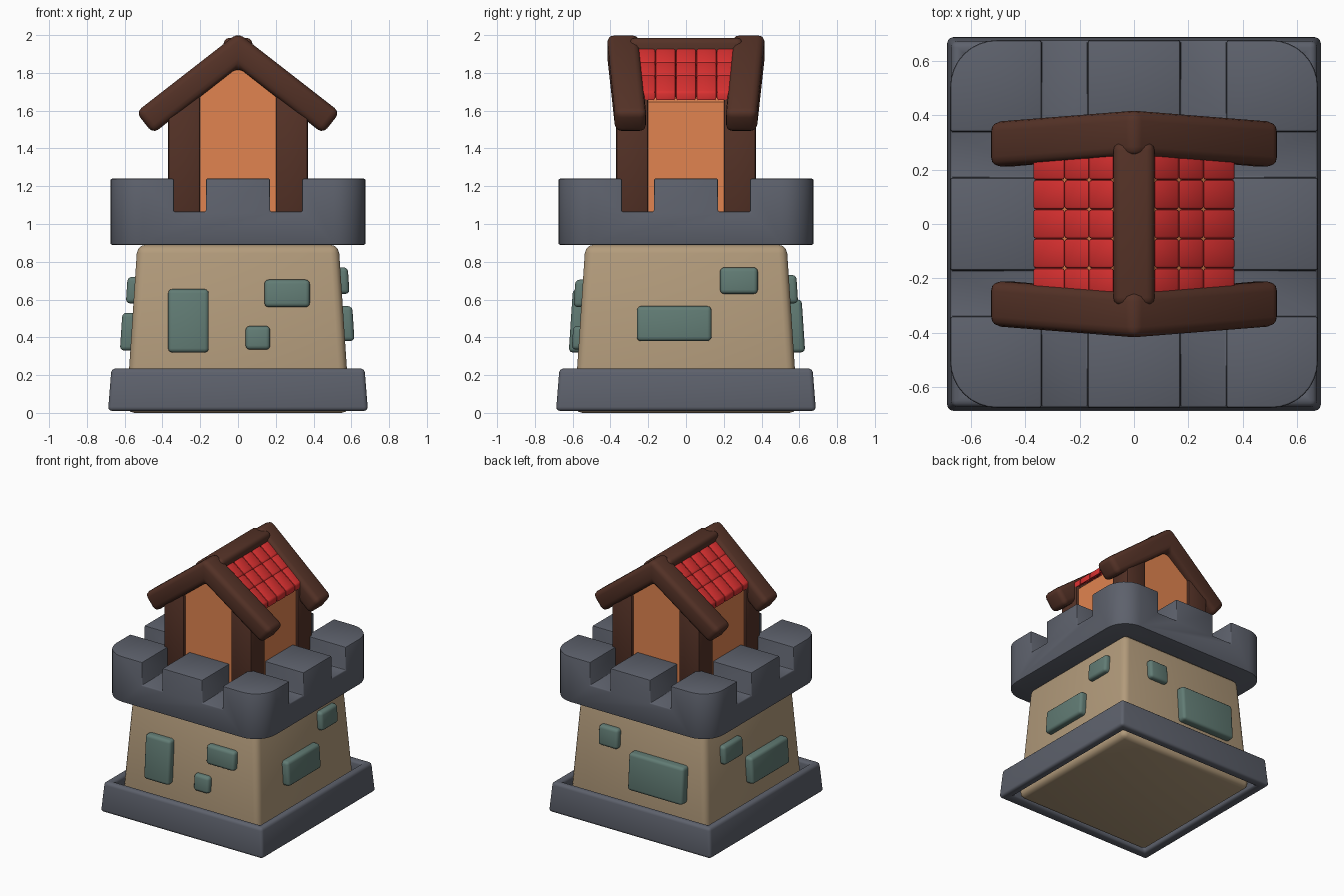
import bpy, bmesh, math
from mathutils import Matrix, Vector

if "Cube" in bpy.data.objects:
    bpy.data.objects.remove(bpy.data.objects["Cube"])

COLORS = {
    "slate": (0.11, 0.12, 0.15), "tan": (0.45, 0.33, 0.20), "teal": (0.12, 0.20, 0.175),
    "brown": (0.09, 0.032, 0.02), "orange": (0.75, 0.23, 0.08), "red": (0.70, 0.03, 0.03)}
MATS = {}
for key, c in COLORS.items():
    MATS[key] = bpy.data.materials.new(key)
    MATS[key].diffuse_color = (*c, 1)


def rect(h, z):
    return [(-h, -h, z), (h, -h, z), (h, h, z), (-h, h, z)]


def box(x0, x1, y0, y1, z0, z1):
    return [[(x0, y0, z), (x1, y0, z), (x1, y1, z), (x0, y1, z)] for z in (z0, z1)]


def solid(name, parts, color, bevel=0.0, segs=3, ring=False, cutters=()):
    """Each part is a list of loops lofted together; ring closes the loft on itself."""
    bm = bmesh.new()
    for loops in parts:
        rows = [[bm.verts.new(p) for p in loop] for loop in loops]
        n = len(rows[0])
        pairs = list(zip(rows, rows[1:])) + ([(rows[-1], rows[0])] if ring else [])
        for a, b in pairs:
            for i in range(n):
                j = (i + 1) % n
                bm.faces.new((a[i], a[j], b[j], b[i]))
        if not ring:
            bm.faces.new(rows[0][::-1])
            bm.faces.new(rows[-1])
    bmesh.ops.recalc_face_normals(bm, faces=bm.faces)
    me = bpy.data.meshes.new(name)
    bm.to_mesh(me)
    bm.free()
    ob = bpy.data.objects.new(name, me)
    bpy.context.collection.objects.link(ob)
    if color:
        me.materials.append(MATS[color])
    for c in cutters:
        m = ob.modifiers.new("slot", "BOOLEAN")
        m.operation, m.solver, m.object = "DIFFERENCE", "EXACT", c
    if bevel:
        m = ob.modifiers.new("bevel", "BEVEL")
        m.width, m.segments, m.limit_method = bevel, segs, "ANGLE"
    bpy.ops.object.select_all(action="DESELECT")
    ob.select_set(True)
    bpy.context.view_layer.objects.active = ob
    if ob.modifiers:
        bpy.ops.object.convert(target="MESH")
    if color:
        bpy.ops.object.shade_smooth_by_angle(angle=math.radians(38))
    return ob


# Base frame and tapered tower body
solid("base_frame", [[rect(0.688, 0.01), rect(0.67, 0.235), rect(0.615, 0.235), rect(0.615, 0.01)]],
      "slate", 0.022, ring=True)
solid("tower_body", [[rect(0.592, 0.0), rect(0.533, 0.89)]], "tan", 0.045)

# Wall stones: (side quarter-turn, u0, u1, z0, z1, thickness)
stones = [
    (0, -0.37, -0.155, 0.32, 0.655, 0.05), (0, 0.14, 0.38, 0.56, 0.705, 0.04),
    (0, 0.04, 0.17, 0.335, 0.46, 0.035), (1, -0.26, 0.135, 0.38, 0.565, 0.05),
    (1, 0.18, 0.38, 0.63, 0.77, 0.04), (2, -0.06, 0.405, 0.32, 0.60, 0.06),
    (2, -0.335, -0.17, 0.58, 0.73, 0.04), (3, -0.08, 0.37, 0.33, 0.53, 0.055),
    (3, -0.37, -0.14, 0.58, 0.72, 0.04)]
for i, (side, u0, u1, z0, z1, t) in enumerate(stones):
    rot = Matrix.Rotation(side * math.pi / 2, 3, "Z")
    loops = [[rot @ Vector((u, -(0.592 - 0.066 * z + off), z))
              for u, z in ((u0, z0), (u1, z0), (u1, z1), (u0, z1))] for off in (-0.04, t)]
    solid(f"wall_stone_{i + 1}", [loops], "teal", 0.022)

# Battlement: rounded block with two slots cut each way
R, H = 0.17, 0.675
outline = []
for k in range(4):
    cx, cy = [(1, 1), (-1, 1), (-1, -1), (1, -1)][k]
    for s in range(9):
        a = math.pi / 2 * (k + s / 8)
        outline.append((cx * (H - R) + R * math.cos(a), cy * (H - R) + R * math.sin(a)))
cutters = []
for s in (-1, 1):
    a, b = sorted((s * 0.17, s * 0.34))
    cutters.append(solid("slot_cutter", [box(a, b, -1, 1, 1.065, 1.4)], None))
    cutters.append(solid("slot_cutter", [box(-1, 1, a, b, 1.065, 1.4)], None))
solid("battlement", [[[(x, y, z) for x, y in outline] for z in (0.89, 1.24)]],
      "slate", 0.008, 2, cutters=cutters)
for c in cutters:
    bpy.data.objects.remove(c)

# House walls with gable, and corner posts
gable = [(-0.35, 1.03), (0.35, 1.03), (0.35, 1.645), (0, 1.915), (-0.35, 1.645)]
solid("house_walls", [[[(x, y, z) for x, z in gable] for y in (-0.35, 0.35)]], "orange")
for sx in (-1, 1):
    for sy in (-1, 1):
        x0, x1 = sorted((sx * 0.2, sx * 0.37))
        y0, y1 = sorted((sy * 0.2, sy * 0.37))
        solid("corner_post", [box(x0, x1, y0, y1, 1.04, 1.675)], "brown", 0.012, 2)

# Roof tiles on both slopes
SLOPE = 0.78
rows = [0.37, 0.255, 0.165, 0.075, 0.0]
tiles = []
for s in (-1, 1):
    for xa, xb in zip(rows, rows[1:]):
        for c in range(5):
            ys = (-0.27 + 0.108 * c, -0.27 + 0.108 * (c + 1))
            prof = [(xa, 1.94), (xa, 1.988), (xb, 1.988), (xb, 1.94)]
            tiles.append([[(s * x, y, z - SLOPE * x) for x, z in prof] for y in ys])
solid("roof_tiles", tiles, "red", 0.01, 2)

# Ridge beam and gable beams
solid("ridge_beam", [box(-0.076, 0.076, -0.3, 0.3, 1.86, 1.985)], "brown", 0.03)
for name, s in (("front_gable_beam", -1), ("back_gable_beam", 1)):
    loops = []
    for xt, zt, xb, zb, yc in ((-0.54, 1.592, -0.45, 1.478, 0.292), (0, 2.012, 0, 1.83, 0.333),
                               (0.54, 1.592, 0.45, 1.478, 0.292)):
        a, b = s * (yc - 0.083), s * (yc + 0.083)
        loops.append([(xt, a, zt), (xt, b, zt), (xb, b, zb), (xb, a, zb)])
    solid(name, [loops], "brown", 0.036)

for m in bpy.data.materials:
    if m.users and not m.is_grease_pencil:
        m.use_nodes = True
        m.node_tree.nodes["Principled BSDF"].inputs["Base Color"].default_value = m.diffuse_color
